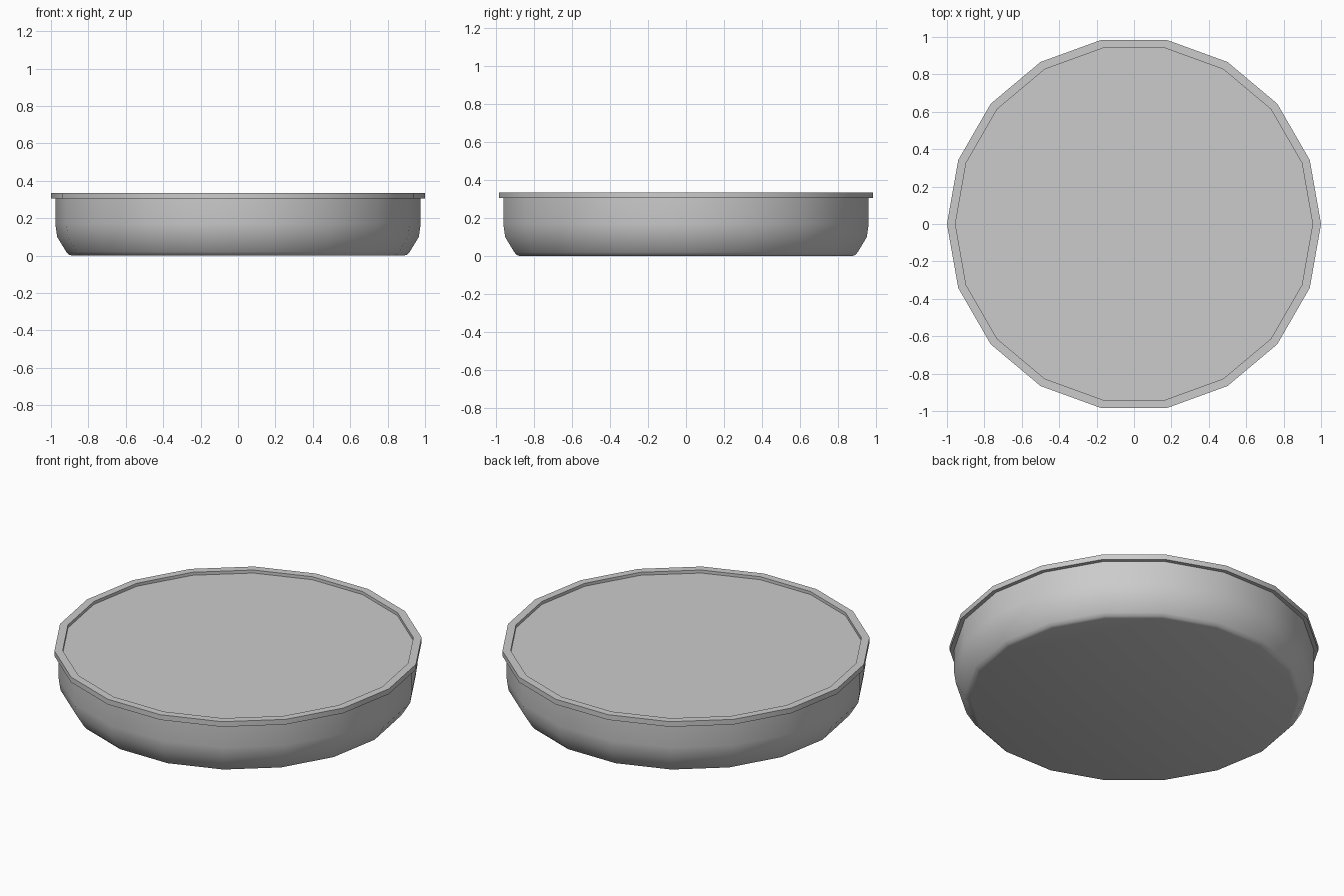
import bpy, bmesh, math

if "Cube" in bpy.data.objects:
    bpy.data.objects.remove(bpy.data.objects["Cube"])

SIDES = 18
FILL_Z = 0.318
INNER_R = 0.955


def make_object(name, bm):
    bmesh.ops.recalc_face_normals(bm, faces=bm.faces)
    mesh = bpy.data.meshes.new(name)
    bm.to_mesh(mesh)
    bm.free()
    obj = bpy.data.objects.new(name, mesh)
    bpy.context.collection.objects.link(obj)
    return obj


def ring(bm, r, z):
    step = 2 * math.pi / SIDES
    return [bm.verts.new((r * math.cos(i * step), r * math.sin(i * step), z))
            for i in range(SIDES)]


def lathe(name, profile, cap_bottom=False, cap_top=False):
    bm = bmesh.new()
    rings = [ring(bm, r, z) for r, z in profile]
    for a, b in zip(rings, rings[1:]):
        for i in range(SIDES):
            j = (i + 1) % SIDES
            bm.faces.new((a[i], a[j], b[j], b[i]))
    if cap_bottom:
        bm.faces.new(rings[0][::-1])
    if cap_top:
        bm.faces.new(rings[-1])
    return make_object(name, bm)


# round dish: flat base, curved wall, flanged rim and inner lip
dish = lathe("dish", [
    (0.888, 0.0), (0.904, 0.005), (0.918, 0.02), (0.967, 0.10),
    (0.977, 0.17), (0.977, 0.305), (1.0, 0.305), (1.0, 0.336),
    (INNER_R, 0.336), (INNER_R, FILL_Z),
], cap_bottom=True)

# flat filling, just below the rim
filling = lathe("filling", [(INNER_R, FILL_Z - 0.004), (INNER_R, FILL_Z)],
                cap_bottom=True, cap_top=True)

# smooth wall, crisp rim
for obj in (dish, filling):
    bpy.ops.object.select_all(action='DESELECT')
    obj.select_set(True)
    bpy.context.view_layer.objects.active = obj
    bpy.ops.object.shade_smooth_by_angle(angle=math.radians(50))
